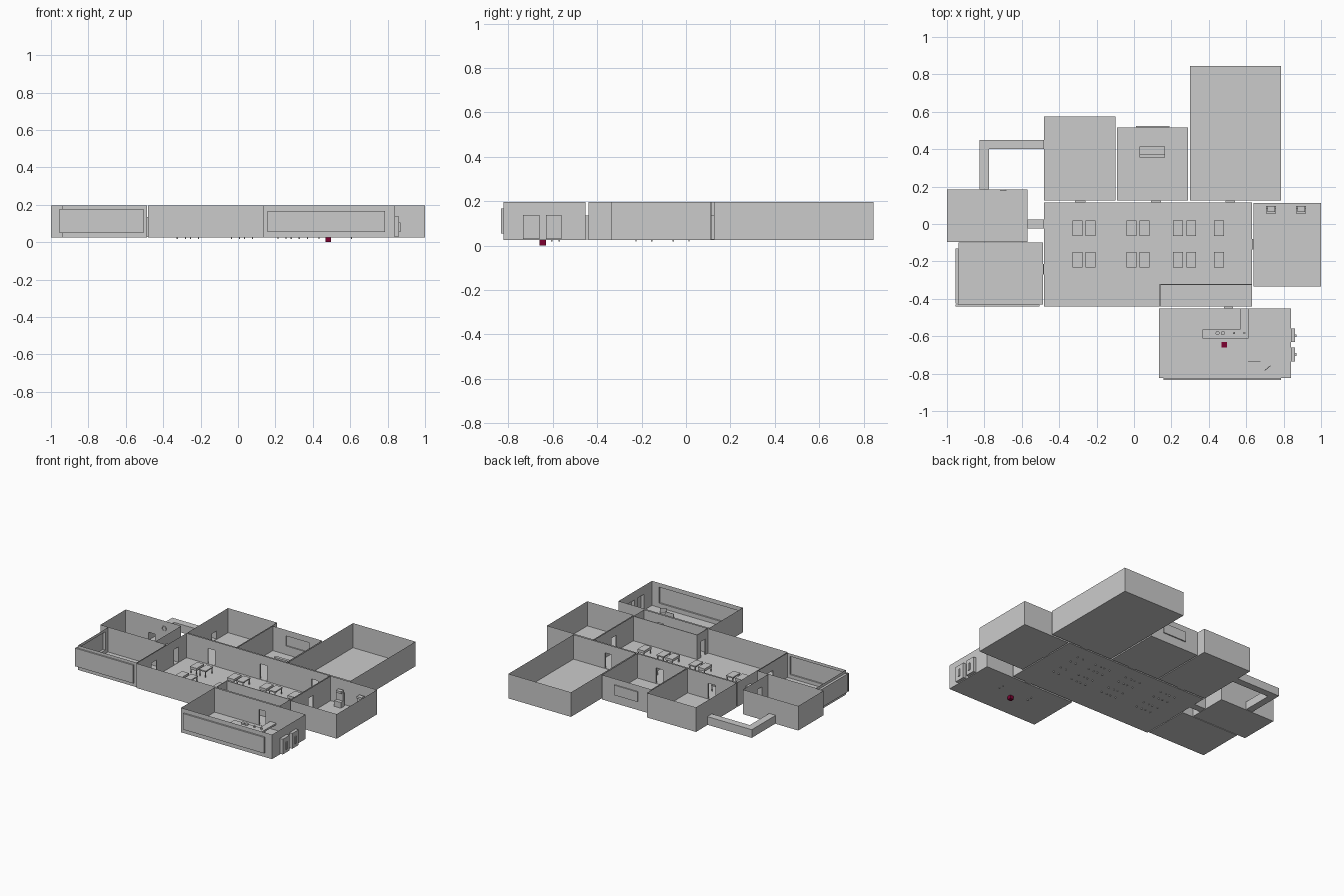
import bpy, bmesh, math

if "Cube" in bpy.data.objects:
    bpy.data.objects.remove(bpy.data.objects["Cube"])

Z0, Z1 = 0.025, 0.197          # floor and wall top
DOOR_Z = (0.027, 0.135)


def finish(name, bm):
    me = bpy.data.meshes.new(name)
    bm.to_mesh(me)
    bm.free()
    ob = bpy.data.objects.new(name, me)
    bpy.context.collection.objects.link(ob)
    return ob


def quad(bm, pts):
    bm.faces.new([bm.verts.new(p) for p in pts])


def add_box(bm, x0, x1, y0, y1, z0, z1, skip=""):
    """Box whose listed sides (w e s n b t) are left open."""
    faces = {
        "b": [(x0, y0, z0), (x0, y1, z0), (x1, y1, z0), (x1, y0, z0)],
        "t": [(x0, y0, z1), (x1, y0, z1), (x1, y1, z1), (x0, y1, z1)],
        "s": [(x0, y0, z0), (x1, y0, z0), (x1, y0, z1), (x0, y0, z1)],
        "n": [(x0, y1, z0), (x0, y1, z1), (x1, y1, z1), (x1, y1, z0)],
        "w": [(x0, y0, z0), (x0, y0, z1), (x0, y1, z1), (x0, y1, z0)],
        "e": [(x1, y0, z0), (x1, y1, z0), (x1, y1, z1), (x1, y0, z1)],
    }
    for key, pts in faces.items():
        if key not in skip:
            quad(bm, pts)


def box(name, *b, skip=""):
    bm = bmesh.new()
    add_box(bm, *b, skip=skip)
    return finish(name, bm)


def room(name, x0, x1, y0, y1, **holes):
    """Floor plus four sheet walls; holes: side -> [(start, end, z0, z1)]."""
    bm = bmesh.new()
    quad(bm, [(x0, y0, Z0), (x1, y0, Z0), (x1, y1, Z0), (x0, y1, Z0)])
    for side in "snwe":
        along_x = side in "sn"
        c = {"s": y0, "n": y1, "w": x0, "e": x1}[side]
        a, end = (x0, x1) if along_x else (y0, y1)

        def panel(u0, u1, v0, v1):
            uv = [(u0, v0), (u1, v0), (u1, v1), (u0, v1)]
            quad(bm, [(u, c, v) if along_x else (c, u, v) for u, v in uv])

        for h0, h1, hz0, hz1 in sorted(holes.get(side, [])):
            panel(a, h0, Z0, Z1)
            panel(h0, h1, Z0, hz0)
            panel(h0, h1, hz1, Z1)
            a = h1
        panel(a, end, Z0, Z1)
    return finish(name, bm)


def door(a, b):
    return (a, b, *DOOR_Z)


# openings shared between neighbouring rooms
d_b, d_c, d_d = door(-0.315, -0.26), door(0.09, 0.145), door(0.49, 0.54)
d_e, d_f, d_h = door(-0.135, -0.08), door(0.48, 0.53), door(-0.27, -0.215)
d_g = door(-0.025, 0.025)
crawl_z = (0.028, 0.085)
f_win, h_win, h_side = (0.157, 0.785, 0.055, 0.167), (-0.925, -0.505, 0.05, 0.177), (-0.425, -0.13, 0.05, 0.177)
f_doors = [(-0.735, -0.66, 0.03, 0.137), (-0.63, -0.56, 0.03, 0.137)]
screen = (0.01, 0.19, 0.085, 0.155)

# rooms
room("main_hall", -0.48, 0.632, -0.44, 0.115, n=[d_b, d_c, d_d], e=[d_e], s=[d_f], w=[d_h, d_g])
room("north_west_room", -0.48, -0.10, 0.125, 0.575, s=[d_b], w=[(0.40, 0.45, *crawl_z)])
room("north_room", -0.092, 0.29, 0.125, 0.517, s=[d_c], n=[screen])
room("north_east_room", 0.30, 0.785, 0.125, 0.845, s=[d_d])
room("east_room", 0.64, 1.0, -0.335, 0.112, w=[d_e])
room("kitchen", 0.135, 0.84, -0.823, -0.452, n=[d_f], s=[f_win], e=f_doors)
room("west_room", -1.0, -0.57, -0.095, 0.185, e=[d_g], n=[(-0.825, -0.775, *crawl_z)])
room("south_west_room", -0.938, -0.486, -0.43, -0.1, e=[d_h], s=[h_win], w=[h_side])

# doorway linings
for i, d in enumerate((d_b, d_c, d_d)):
    box(f"north_doorway_{i}", d[0], d[1], 0.115, 0.125, *DOOR_Z, skip="ns")
box("east_doorway", 0.632, 0.64, d_e[0], d_e[1], *DOOR_Z, skip="ew")
box("kitchen_doorway", d_f[0], d_f[1], -0.452, -0.44, *DOOR_Z, skip="ns")
box("south_west_doorway", -0.486, -0.48, d_h[0], d_h[1], *DOOR_Z, skip="ew")
box("west_passage", -0.57, -0.48, -0.025, 0.025, *DOOR_Z, skip="ew")

# window bays, closet bays and screen niche
box("kitchen_window_bay", f_win[0], f_win[1], -0.834, -0.823, *f_win[2:], skip="n")
box("south_west_window_bay", -0.955, -0.505, -0.44, -0.43, *h_win[2:], skip="n")
box("west_window_bay", -0.955, -0.938, h_side[0], h_side[1], *h_side[2:], skip="e")
box("screen_niche", screen[0], screen[1], 0.517, 0.525, *screen[2:], skip="s")
for i, d in enumerate(f_doors):
    box(f"closet_bay_{i}", 0.84, 0.862, *d, skip="w")
    box(f"closet_handle_{i}", 0.862, 0.868, d[1] - 0.045, d[1] - 0.03, 0.055, 0.105)

# crawl tunnel
box("crawl_tunnel_side", -0.825, -0.775, 0.185, 0.40, *crawl_z, skip="ns")
box("crawl_tunnel_run", -0.775, -0.48, 0.40, 0.45, *crawl_z, skip="ew")
box("crawl_tunnel_corner", -0.825, -0.775, 0.40, 0.45, *crawl_z, skip="es")

# partition in the hall
box("partition_long", 0.137, 0.632, -0.325, -0.32, Z0, Z1)
bm = bmesh.new()
add_box(bm, 0.137, 0.142, -0.36, -0.325, Z0, Z1)
add_box(bm, 0.137, 0.142, -0.44, -0.41, Z0, Z1)
add_box(bm, 0.137, 0.142, -0.41, -0.36, DOOR_Z[1], Z1)
finish("partition_short", bm)


# hall tables
def table(name, cx, cy, w, d, top, thick):
    bm = bmesh.new()
    add_box(bm, cx - w / 2, cx + w / 2, cy - d / 2, cy + d / 2, top - thick, top)
    for sx in (-1, 1):
        for sy in (-1, 1):
            lx, ly = cx + sx * (w / 2 - 0.005), cy + sy * (d / 2 - 0.006)
            add_box(bm, lx - 0.003, lx + 0.003, ly - 0.003, ly + 0.003, 0.018, top - thick)
    finish(name, bm)


for r, y in enumerate((-0.022, -0.19)):
    for c, x in enumerate((-0.303, -0.233, -0.014, 0.057, 0.236, 0.306, 0.455)):
        table(f"table_{r}_{c}", x, y, 0.053, 0.083, 0.072, 0.018 if c % 2 == 0 else 0.008)

# kitchen counter and cookware
table("counter_front", 0.49, -0.588, 0.245, 0.046, 0.075, 0.012)
box("counter_side", 0.566, 0.612, -0.565, -0.452, 0.063, 0.075)
for i, x in enumerate((0.447, 0.475, 0.535, 0.59)):
    bpy.ops.mesh.primitive_cylinder_add(vertices=12, radius=0.011 if i < 2 else 0.006,
                                        depth=0.012, location=(x, -0.583, 0.081))
    bpy.context.object.name = f"pot_{i}"
box("kitchen_rail", 0.61, 0.675, -0.737, -0.734, Z0, 0.06)
flap = box("tilted_board", -0.02, 0.02, -0.002, 0.002, Z0, 0.06)
flap.location = (0.715, -0.77, 0)
flap.rotation_euler.z = math.radians(40)

# east room units: base, back and top shelf
for i, x in enumerate((0.733, 0.893)):
    bm = bmesh.new()
    add_box(bm, x - 0.026, x + 0.026, 0.055, 0.095, Z0, 0.065)
    add_box(bm, x - 0.026, x + 0.026, 0.08, 0.095, 0.065, 0.12)
    add_box(bm, x - 0.02, x + 0.02, 0.065, 0.095, 0.12, 0.135)
    finish(f"storage_unit_{i}", bm)

# north room couch and west room ring
box("couch_seat", 0.03, 0.165, 0.375, 0.415, Z0, 0.05)
box("couch_back", 0.03, 0.165, 0.355, 0.375, Z0, 0.075)
bpy.ops.mesh.primitive_torus_add(major_segments=16, minor_segments=6, major_radius=0.015,
                                 minor_radius=0.003, location=(-0.70, 0.181, 0.145),
                                 rotation=(math.pi / 2, 0, 0))
bpy.context.object.name = "wall_ring"

# coloured marker cube
cube = box("marker_cube", 0.468, 0.496, -0.659, -0.631, 0.0, 0.027)
mat = bpy.data.materials.new("dark_red")
mat.diffuse_color = (0.2, 0.0, 0.03, 1)
mat.use_nodes = True
mat.node_tree.nodes["Principled BSDF"].inputs["Base Color"].default_value = mat.diffuse_color
cube.data.materials.append(mat)
